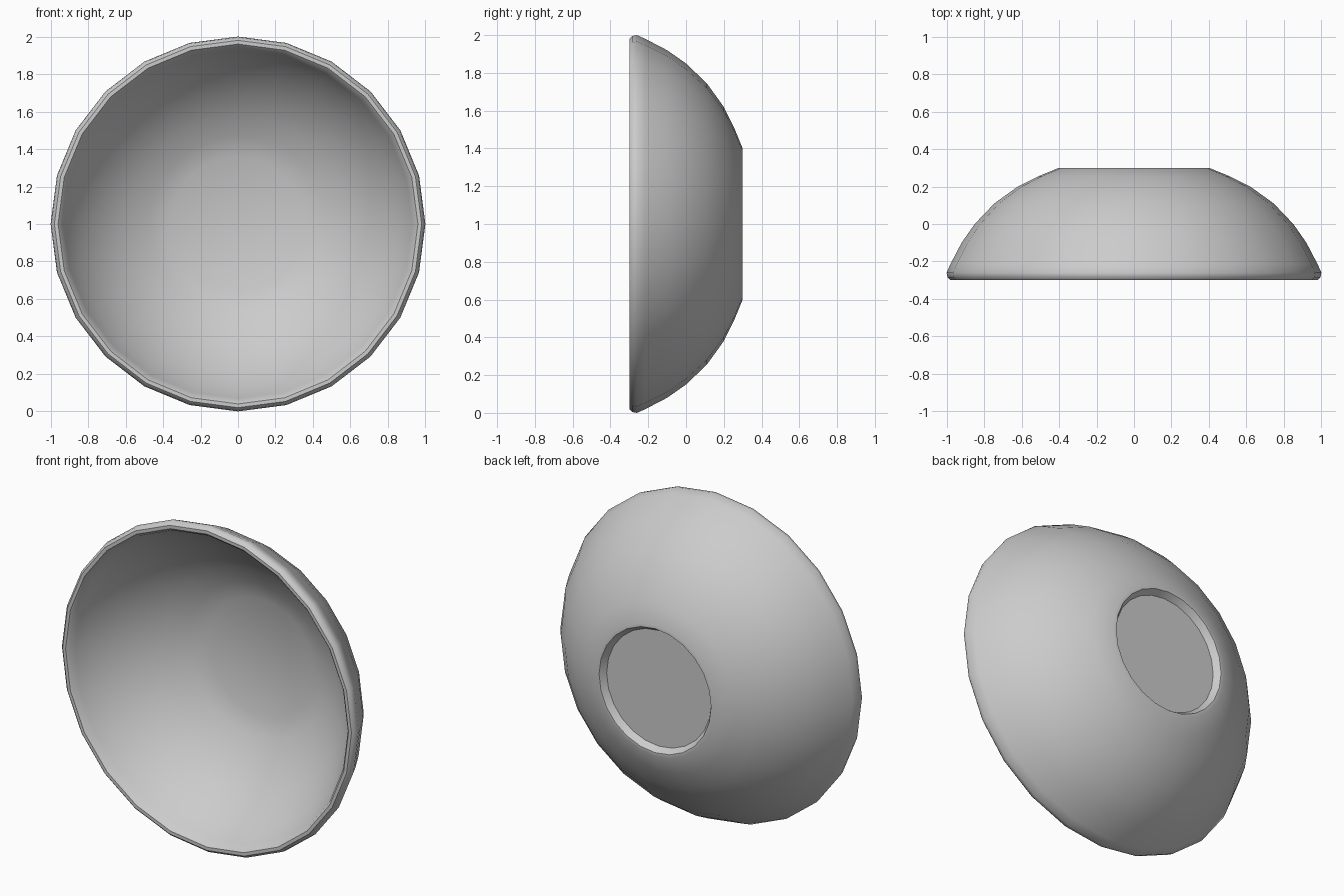
import bpy, bmesh
from math import cos, sin, tau

if "Cube" in bpy.data.objects:
    bpy.data.objects.remove(bpy.data.objects["Cube"])

SIDES = 24
CENTRE_Z = 1.0

# Bowl section as (radius, y): inner floor, inside wall, rounded lip, outside wall, recessed foot
profile = [
    (0.00, 0.23), (0.36, 0.23), (0.47, 0.185), (0.58, 0.13), (0.70, 0.045),
    (0.80, -0.055), (0.88, -0.16), (0.93, -0.25), (0.945, -0.285), (0.96, -0.30),
    (0.98, -0.30), (0.995, -0.285), (1.00, -0.26), (0.98, -0.215), (0.92, -0.10),
    (0.85, 0.00), (0.745, 0.11), (0.62, 0.20), (0.51, 0.255), (0.40, 0.30),
    (0.38, 0.30), (0.355, 0.262), (0.00, 0.262),
]


def lathe(name, section):
    """Revolve a section around the y axis at the bowl's centre height."""
    bm = bmesh.new()
    rings = []
    for r, y in section:
        if r == 0:
            rings.append([bm.verts.new((0, y, CENTRE_Z))] * SIDES)
        else:
            rings.append([bm.verts.new((r * cos(tau * i / SIDES), y,
                                        CENTRE_Z + r * sin(tau * i / SIDES)))
                          for i in range(SIDES)])
    for a, b in zip(rings, rings[1:]):
        for i in range(SIDES):
            j = (i + 1) % SIDES
            corners = list(dict.fromkeys((a[i], a[j], b[j], b[i])))
            bm.faces.new(corners)
    bmesh.ops.recalc_face_normals(bm, faces=bm.faces)
    mesh = bpy.data.meshes.new(name)
    bm.to_mesh(mesh)
    bm.free()
    obj = bpy.data.objects.new(name, mesh)
    bpy.context.collection.objects.link(obj)
    return obj


# Bowl tipped on its side, opening toward the front
bowl = lathe("bowl", profile)
bpy.context.view_layer.objects.active = bowl
bowl.select_set(True)
bpy.ops.object.shade_smooth_by_angle(angle=0.7)
